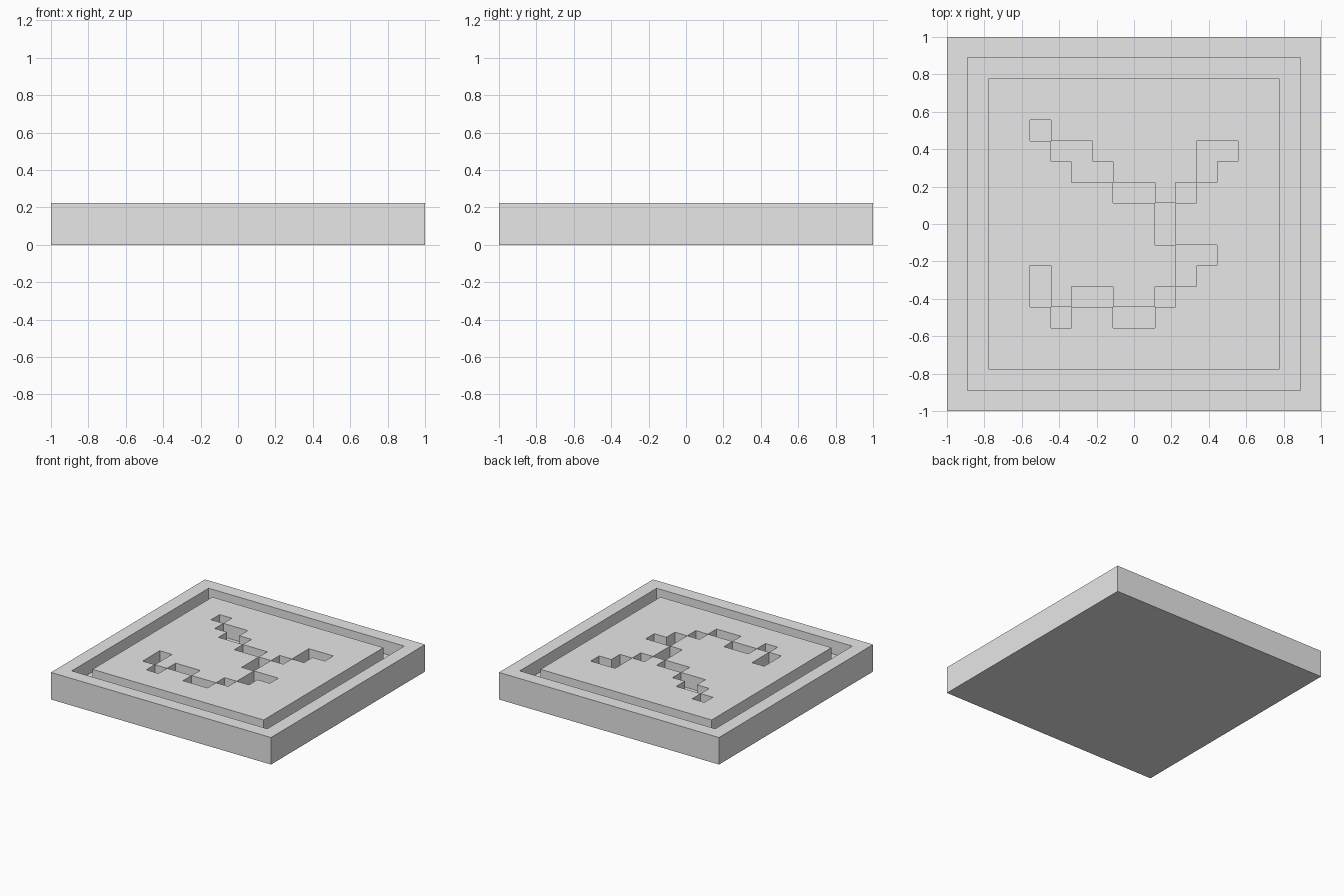
import bpy
import bmesh

cube = bpy.data.objects.get("Cube")
if cube:
    bpy.data.objects.remove(cube, do_unlink=True)

HALF = 9            # cells from the centre to the edge
CELL = 1 / HALF     # size of one square cell
FULL, SUNK = 2, 1   # heights in cells

# Engraved rectangles in cells: x from, x to, y from, y to
PITS = [
    (-5, -4, 4, 5), (-4, -2, 3, 4), (-3, -1, 2, 3), (-1, 1, 1, 2),      # left arm
    (1, 2, -1, 1),                                                     # middle
    (2, 3, 1, 2), (3, 4, 2, 3), (3, 5, 3, 4),                          # upper right arm
    (2, 4, -2, -1), (2, 3, -3, -2), (1, 2, -4, -3),                    # lower right arm
    (-1, 1, -5, -4), (-3, -1, -4, -3), (-4, -3, -5, -4), (-5, -4, -4, -2),
]


def height(i, j):
    """Surface height of a cell, in cells."""
    ring = max(abs(i + 0.5), abs(j + 0.5))
    if ring > HALF:
        return 0
    if HALF - 2 < ring < HALF - 1:      # groove between rim and panel
        return SUNK
    if any(a <= i < b and c <= j < d for a, b, c, d in PITS):
        return SUNK
    return FULL


bm = bmesh.new()


def quad(*corners):
    bm.faces.new([bm.verts.new([c * CELL for c in p]) for p in corners])


for i in range(-HALF, HALF):
    for j in range(-HALF, HALF):
        h = height(i, j)
        ring = [(i, j), (i + 1, j), (i + 1, j + 1), (i, j + 1)]
        # Top and underside
        quad(*[(x, y, h) for x, y in ring])
        quad(*[(x, y, 0) for x, y in reversed(ring)])
        # Walls down to lower neighbours
        for k, (di, dj) in enumerate([(0, -1), (1, 0), (0, 1), (-1, 0)]):
            (ax, ay), (bx, by) = ring[k], ring[(k + 1) % 4]
            for z in range(height(i + di, j + dj), h):
                quad((ax, ay, z), (bx, by, z), (bx, by, z + 1), (ax, ay, z + 1))

bmesh.ops.remove_doubles(bm, verts=bm.verts, dist=CELL / 100)

mesh = bpy.data.meshes.new("engraved_tile")
bm.to_mesh(mesh)
bm.free()

# Plain grey material
grey = bpy.data.materials.new("light_grey")
grey.use_nodes = True
colour = (0.8, 0.8, 0.8, 1)
grey.diffuse_color = colour
for node in grey.node_tree.nodes:
    if node.type == 'BSDF_PRINCIPLED':
        node.inputs["Base Color"].default_value = colour
mesh.materials.append(grey)

tile = bpy.data.objects.new("engraved_tile", mesh)
bpy.context.collection.objects.link(tile)
